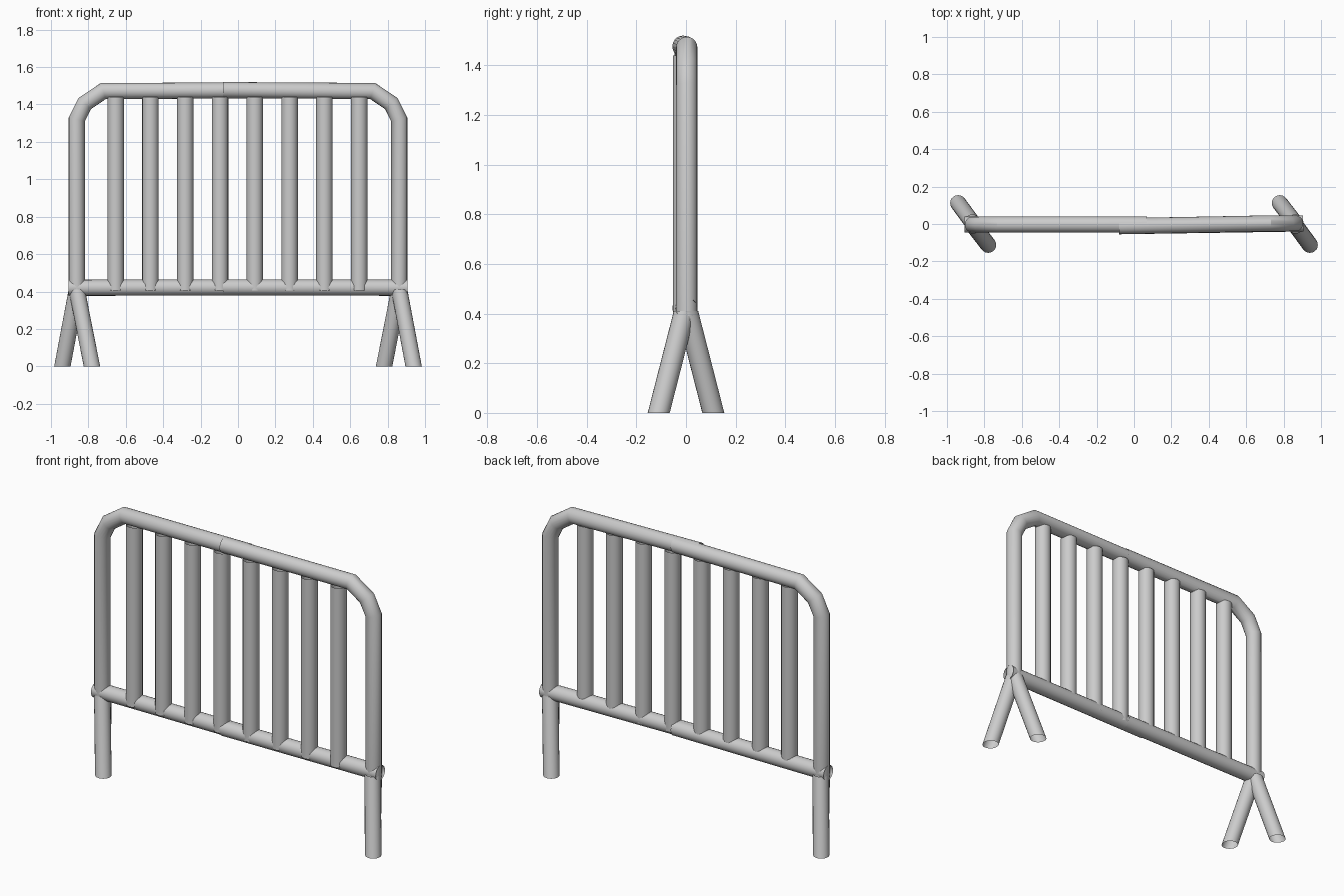
import bpy, bmesh, math
from mathutils import Vector

if "Cube" in bpy.data.objects:
    bpy.data.objects.remove(bpy.data.objects["Cube"], do_unlink=True)

R = 0.043
SIDES = 20

steel = bpy.data.materials.new("galvanised_grey")
steel.use_nodes = True
GREY = (0.6, 0.6, 0.6, 1)
steel.diffuse_color = GREY
steel.node_tree.nodes["Principled BSDF"].inputs["Base Color"].default_value = GREY


def tube(name, points, radius=R, flat_ends=False):
    """Open pipe along a planar path with mitred bends; flat_ends cuts both ends level."""
    pts = [Vector(p) for p in points]
    dirs = [(b - a).normalized() for a, b in zip(pts, pts[1:])]
    bm = bmesh.new()
    rings = []
    for i, p in enumerate(pts):
        d_in, d_out = dirs[max(i - 1, 0)], dirs[min(i, len(dirs) - 1)]
        plane = Vector((0, 0, 1)) if flat_ends else (d_in + d_out).normalized()
        u = Vector((0, 1, 0))
        u = (u - d_in * u.dot(d_in)).normalized()
        v = d_in.cross(u)
        ring = []
        for k in range(SIDES):
            a = math.tau * k / SIDES
            o = (u * math.cos(a) + v * math.sin(a)) * radius
            o -= d_in * (o.dot(plane) / d_in.dot(plane))
            ring.append(bm.verts.new(p + o))
        rings.append(ring)
    for a, b in zip(rings, rings[1:]):
        for k in range(SIDES):
            n = (k + 1) % SIDES
            bm.faces.new((a[k], b[k], b[n], a[n]))
    # Path-aligned winding so that the outside of the pipe faces out
    f = bm.faces[:][0]
    f.normal_update()
    mid = (pts[0] + pts[1]) / 2
    out = f.calc_center_median() - mid
    out -= dirs[0] * out.dot(dirs[0])
    if f.normal.dot(out) < 0:
        bmesh.ops.reverse_faces(bm, faces=bm.faces[:])
    mesh = bpy.data.meshes.new(name)
    bm.to_mesh(mesh)
    bm.free()
    mesh.materials.append(steel)
    obj = bpy.data.objects.new(name, mesh)
    bpy.context.collection.objects.link(obj)
    for o in bpy.context.selected_objects:
        o.select_set(False)
    obj.select_set(True)
    bpy.context.view_layer.objects.active = obj
    bpy.ops.object.shade_smooth_by_angle(angle=math.radians(30))
    return obj


# Bent frame and bottom rail, each in two halves that overlap at the middle
for side, label, inner_x, inner_y, lift in ((-1, "right", 0.07, -0.003, 0.003),
                                            (1, "left", -0.08, -0.012, 0.005)):
    y = 0.003 * side
    tube(label + "_frame", [(0.862 * side, y, 0.39), (0.862 * side, y, 1.32),
                            (0.82 * side, y, 1.405), (0.72 * side, y, 1.472),
                            (inner_x, inner_y, 1.472 + lift)])
    tube(label + "_bottom_rail", [(0.905 * side, y, 0.42),
                                  (inner_x, inner_y, 0.42 + lift / 2)])

# Upright bars
for i in range(8):
    x = -0.003 + (i - 3.5) * 0.186
    tube(f"bar_{i + 1}", [(x, -0.009, 0.405), (x, -0.009, 1.44)], 0.044)

# Splayed legs, a front and a back one under each post
for side, label in ((-1, "right"), (1, "left")):
    for depth, end in ((-1, "front"), (1, "back")):
        foot_x = 0.86 * side - 0.079 * depth
        tube(f"{label}_{end}_leg", [(foot_x, 0.11 * depth, 0),
                                    (0.862 * side, 0.005 * depth, 0.41)], 0.043, True)
